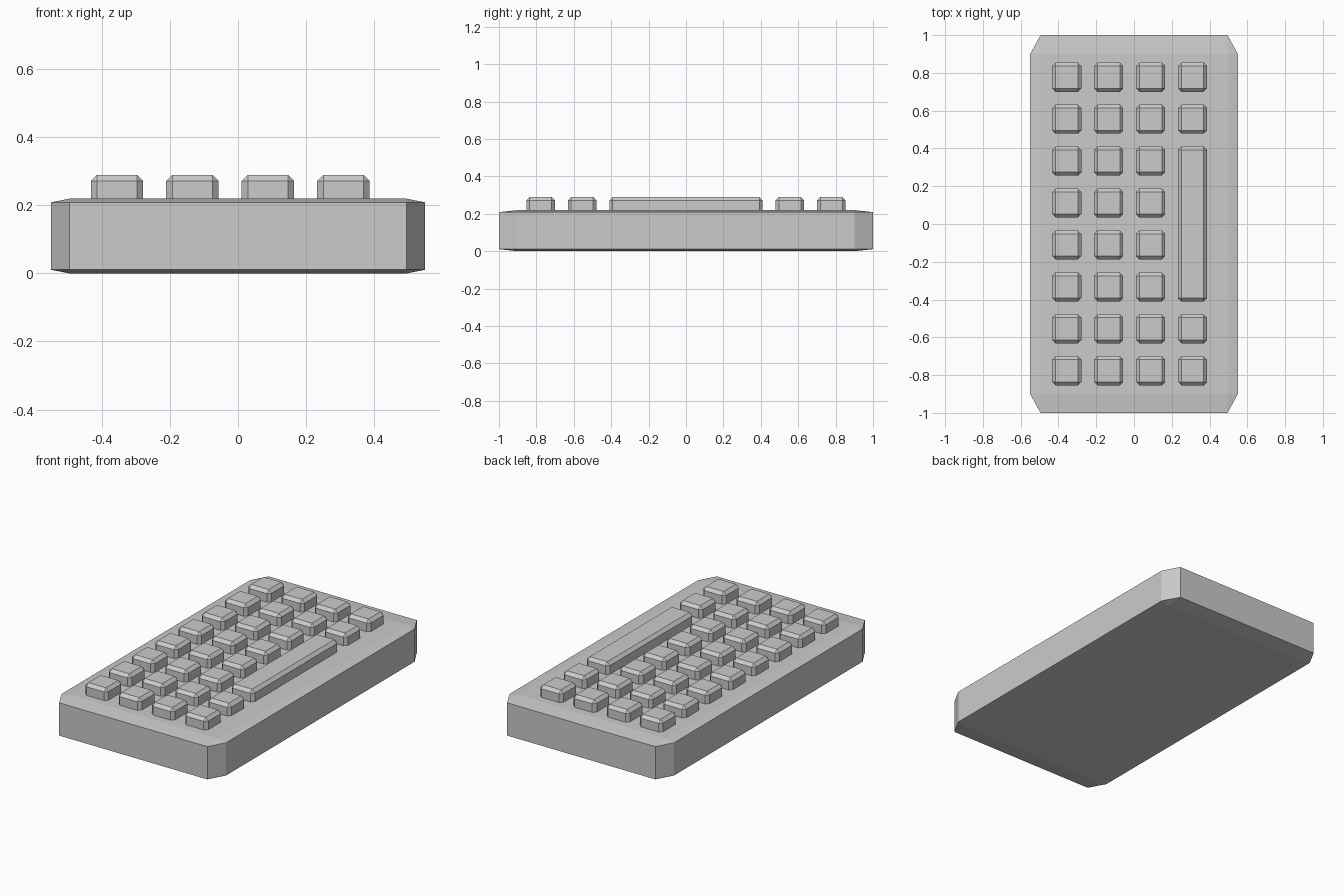
import bpy, bmesh
from mathutils import Vector

if "Cube" in bpy.data.objects:
    bpy.data.objects.remove(bpy.data.objects["Cube"])


def chamfered_box(name, center, size, chamfer):
    """Box with one-segment chamfers; chamfer is given per axis."""
    c = Vector(chamfer)
    # Bevel evenly in a space where the chamfer is 1 unit, then scale back
    bm = bmesh.new()
    bmesh.ops.create_cube(bm, size=1)
    bmesh.ops.scale(bm, verts=bm.verts, vec=[s / k for s, k in zip(size, c)])
    bmesh.ops.bevel(bm, geom=bm.edges[:], offset=1, segments=1,
                    affect='EDGES', profile=0.5)
    bmesh.ops.scale(bm, verts=bm.verts, vec=c)
    mesh = bpy.data.meshes.new(name)
    bm.to_mesh(mesh)
    bm.free()
    obj = bpy.data.objects.new(name, mesh)
    obj.location = center
    bpy.context.collection.objects.link(obj)
    return obj


# Body slab
chamfered_box("body", (0, 0, 0.11), (1.1, 2.0, 0.22), (0.055, 0.1, 0.011))

# Key grid: 4 columns by 8 rows, last column has one long key over 4 rows
PITCH, KEY, TOP, DEPTH = 0.222, 0.154, 0.29, 0.154
CHAMFER = (0.018, 0.018, 0.018)
key_z = TOP - DEPTH / 2
for col in range(4):
    x = -0.356 + col * PITCH
    for row in range(8):
        if col == 3 and 2 <= row <= 5:
            continue
        y = (3.5 - row) * PITCH
        chamfered_box(f"key_{col}_{row}", (x, y, key_z), (KEY, KEY, DEPTH), CHAMFER)

# Long key
chamfered_box("long_key", (-0.356 + 3 * PITCH, 0, key_z),
              (KEY, 3 * PITCH + KEY, DEPTH), CHAMFER)
